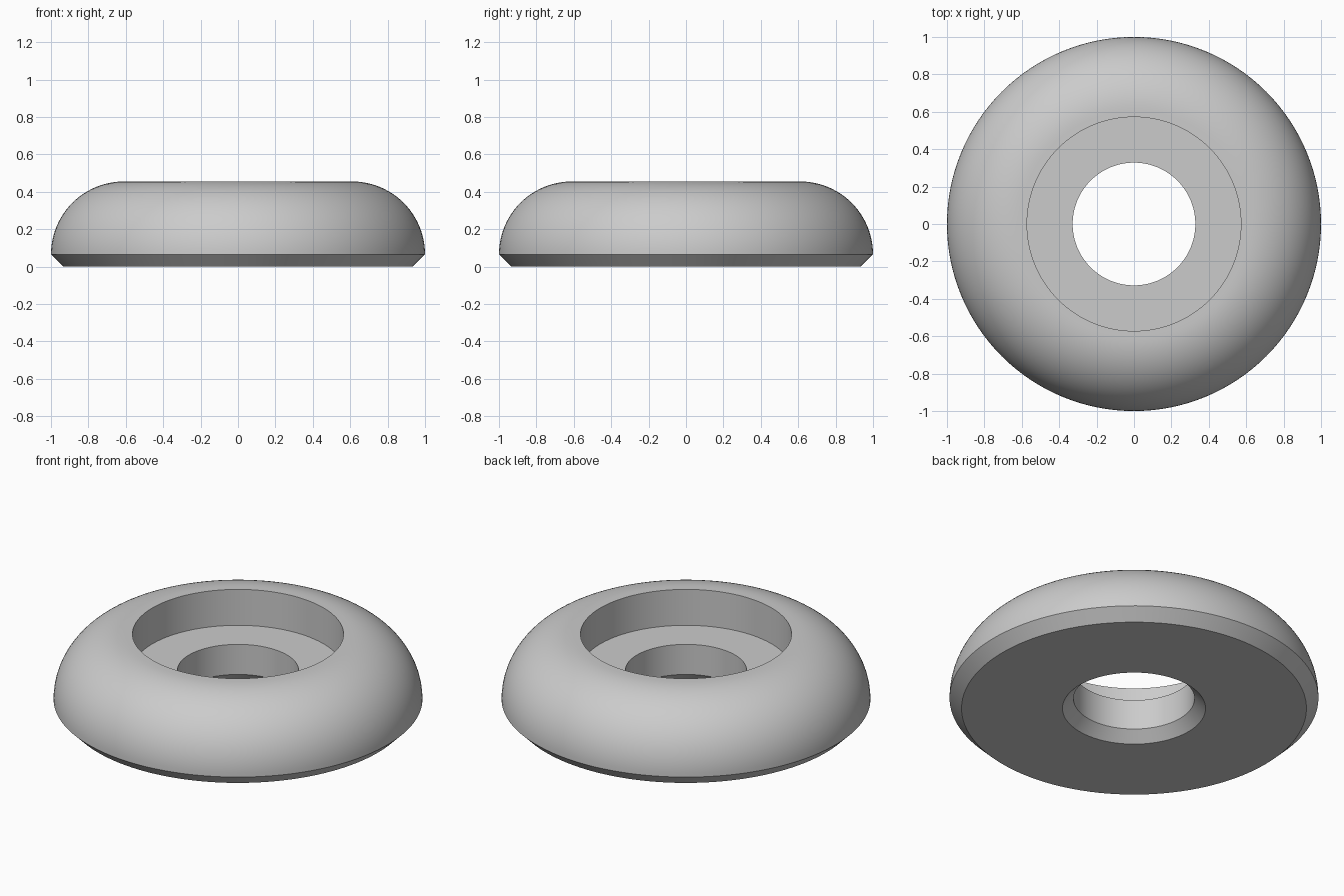
import bpy, bmesh, math
from mathutils import Matrix, Vector

cube = bpy.data.objects.get("Cube")
if cube:
    bpy.data.objects.remove(cube, do_unlink=True)

SEGMENTS = 128
HEIGHT = 0.455
CHAMFER = 0.065      # lower outer edge
DOME = HEIGHT - CHAMFER
HOLE, BORE, FLOOR = 0.328, 0.572, 0.24

grey = bpy.data.materials.new("plain_grey")
grey.use_nodes = True
colour = (0.6, 0.6, 0.6, 1)
grey.diffuse_color = colour
grey.node_tree.nodes["Principled BSDF"].inputs["Base Color"].default_value = colour

# Cross-section: chamfered base, quarter-round shoulder, counterbore, through hole
profile = [(HOLE, 0.06), (HOLE + 0.06, 0), (1 - CHAMFER, 0)]
for i in range(25):
    a = math.radians(90 * i / 24)
    profile.append((1 - DOME + DOME * math.cos(a), CHAMFER + DOME * math.sin(a)))
profile += [(BORE, HEIGHT), (BORE, FLOOR), (HOLE, FLOOR)]

# Spin the closed section around the vertical axis
bm = bmesh.new()
verts = [bm.verts.new((r, 0, z)) for r, z in profile]
edges = [bm.edges.new((v, verts[(i + 1) % len(verts)])) for i, v in enumerate(verts)]
bmesh.ops.spin(bm, geom=verts + edges, cent=(0, 0, 0), axis=(0, 0, 1),
               angle=math.tau, steps=SEGMENTS, use_merge=True)
bmesh.ops.remove_doubles(bm, verts=bm.verts[:], dist=1e-5)
bmesh.ops.recalc_face_normals(bm, faces=bm.faces[:])

mesh = bpy.data.meshes.new("ring_foot")
bm.to_mesh(mesh)
bm.free()
mesh.materials.append(grey)
foot = bpy.data.objects.new("ring_foot", mesh)
bpy.context.collection.objects.link(foot)

# Smooth curves, crisp machined edges
bpy.ops.object.select_all(action='DESELECT')
foot.select_set(True)
bpy.context.view_layer.objects.active = foot
bpy.ops.object.shade_smooth_by_angle(angle=math.radians(30))
